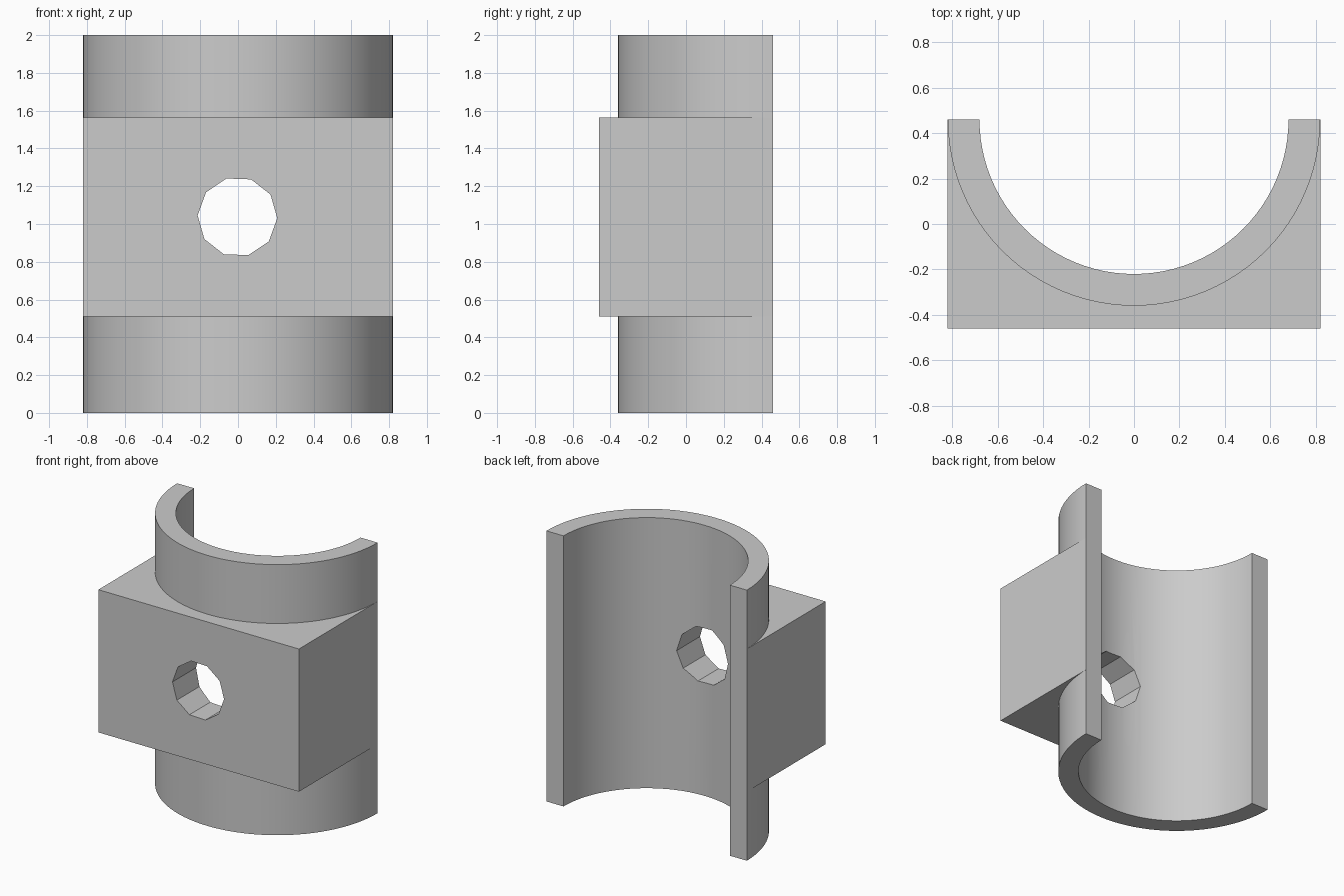
import bpy
import math

if "Cube" in bpy.data.objects:
    bpy.data.objects.remove(bpy.data.objects["Cube"], do_unlink=True)

HALF_WIDTH, HALF_DEPTH, HEIGHT = 0.82, 0.46, 2.0
BORE_RADIUS = 0.68

grey = bpy.data.materials.new("plain grey")
grey.use_nodes = True
colour = (0.6, 0.6, 0.6, 1)
grey.diffuse_color = colour
grey.node_tree.nodes["Principled BSDF"].inputs["Base Color"].default_value = colour


def finish(name):
    obj = bpy.context.object
    obj.name = name
    obj.data.materials.append(grey)
    return obj


def cylinder(name, radius, depth, location, sides=96, rotation=(0, 0, 0)):
    bpy.ops.mesh.primitive_cylinder_add(vertices=sides, radius=radius, depth=depth,
                                        location=location, rotation=rotation)
    return finish(name)


def box(name, x, y, z):
    ranges = (x, y, z)
    bpy.ops.mesh.primitive_cube_add(size=1, location=[(a + b) / 2 for a, b in ranges])
    obj = finish(name)
    obj.scale = [b - a for a, b in ranges]
    bpy.ops.object.transform_apply(location=False, rotation=False, scale=True)
    return obj


def combine(target, tool, operation):
    mod = target.modifiers.new(tool.name, "BOOLEAN")
    mod.operation, mod.solver, mod.object = operation, "EXACT", tool
    bpy.context.view_layer.objects.active = target
    bpy.ops.object.modifier_apply(modifier=mod.name)
    bpy.data.objects.remove(tool, do_unlink=True)


# Round shell and the square block around its middle
clamp = cylinder("half_pipe_bracket", HALF_WIDTH - 0.0005, HEIGHT, (0, HALF_DEPTH, HEIGHT / 2))
block = box("block", (-HALF_WIDTH, HALF_WIDTH), (-HALF_DEPTH, 0.7), (0.51, 1.565))
combine(clamp, block, "UNION")

# Bore, open back and ten-sided bolt hole
combine(clamp, cylinder("bore", BORE_RADIUS, 3, (0, HALF_DEPTH, 1)), "DIFFERENCE")
combine(clamp, box("open_back", (-2, 2), (HALF_DEPTH, 2), (-1, 3)), "DIFFERENCE")
hole = cylinder("bolt_hole", 0.211, 1.2, (-0.003, -0.2, 1.038), 10,
                (math.pi / 2, math.radians(92), 0))
hole.rotation_euler = (math.pi / 2, 0, 0)
hole.rotation_euler.rotate_axis("Z", math.radians(16))
combine(clamp, hole, "DIFFERENCE")

# Smooth curves with crisp edges
bpy.ops.object.select_all(action="DESELECT")
clamp.select_set(True)
bpy.context.view_layer.objects.active = clamp
bpy.ops.object.shade_smooth_by_angle(angle=math.radians(25))
